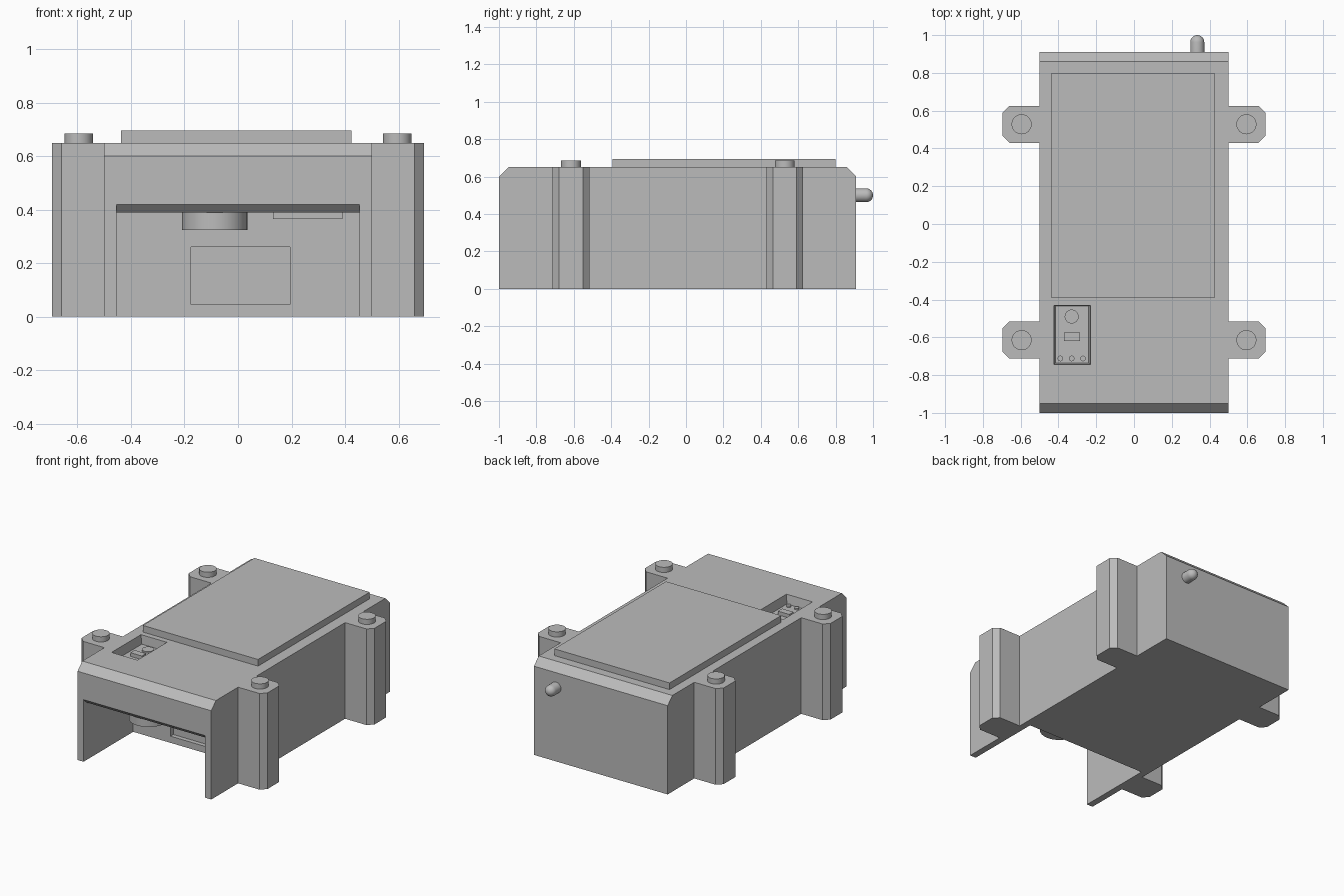
import bpy, bmesh, math
from mathutils import Matrix, Vector

cube = bpy.data.objects.get("Cube")
if cube:
    bpy.data.objects.remove(cube, do_unlink=True)

grey = bpy.data.materials.new("plain_grey")
grey.use_nodes = True
colour = (0.5, 0.5, 0.5, 1)
grey.diffuse_color = colour
grey.node_tree.nodes["Principled BSDF"].inputs["Base Color"].default_value = colour


def finish(name, bm, smooth=False):
    bmesh.ops.recalc_face_normals(bm, faces=bm.faces)
    mesh = bpy.data.meshes.new(name)
    bm.to_mesh(mesh)
    bm.free()
    obj = bpy.data.objects.new(name, mesh)
    bpy.context.collection.objects.link(obj)
    mesh.materials.append(grey)
    if smooth:
        bpy.ops.object.select_all(action="DESELECT")
        obj.select_set(True)
        bpy.context.view_layer.objects.active = obj
        bpy.ops.object.shade_smooth_by_angle(angle=math.radians(35))
    return obj


def prism(name, points, depth):
    """Extrude a closed outline of 3D points along a vector."""
    bm = bmesh.new()
    face = bm.faces.new([bm.verts.new(p) for p in points])
    new = bmesh.ops.extrude_face_region(bm, geom=[face])["geom"]
    bmesh.ops.translate(bm, vec=Vector(depth),
                        verts=[v for v in new if isinstance(v, bmesh.types.BMVert)])
    return finish(name, bm)


def box(name, x0, x1, y0, y1, z0, z1):
    return prism(name, [(x0, y0, z0), (x1, y0, z0), (x1, y1, z0), (x0, y1, z0)],
                 (0, 0, z1 - z0))


def disc(name, x, y, r, z0, z1, sides=32):
    bm = bmesh.new()
    bmesh.ops.create_cone(bm, cap_ends=True, segments=sides, radius1=r, radius2=r,
                          depth=z1 - z0, matrix=Matrix.Translation((x, y, (z0 + z1) / 2)))
    return finish(name, bm, True)


def cut(target, cutter):
    mod = target.modifiers.new("cut", "BOOLEAN")
    mod.operation, mod.solver, mod.object = "DIFFERENCE", "EXACT", cutter
    bpy.context.view_layer.objects.active = target
    bpy.ops.object.modifier_apply(modifier=mod.name)
    bpy.data.objects.remove(cutter, do_unlink=True)


# Main housing with sloped top edges
outline = [(-1, 0), (0.91, 0), (0.91, 0.6), (0.86, 0.65), (-0.95, 0.65), (-1, 0.6)]
body = prism("housing", [(-0.5, y, z) for y, z in outline], (1, 0, 0))

# Open bay at the front, without a floor
bay = [(-1.03, -0.1), (-1.03, 0.45), (-0.97, 0.39), (-0.47, 0.39), (-0.47, -0.1)]
cut(body, prism("bay_cutter", [(-0.455, y, z) for y, z in bay], (0.91, 0, 0)))

# Shallow recess in the bay's back wall
cut(body, box("wall_recess_cutter", -0.175, 0.195, -0.55, -0.44, 0.045, 0.26))

# Tapered control recess in the top
pocket = box("control_recess_cutter", -0.425, -0.23, -0.745, -0.43, 0.59, 0.65)
for v in pocket.data.vertices:
    if v.co.z < 0.6:
        v.co.x += 0.01 if v.co.x < -0.33 else -0.01
        v.co.y += 0.01 if v.co.y < -0.6 else -0.005
    else:
        v.co.z += 0.002
cut(body, pocket)

# Controls inside the recess
disc("control_knob", -0.33, -0.49, 0.037, 0.585, 0.6)
box("control_switch", -0.37, -0.285, -0.62, -0.575, 0.585, 0.615)
for i, x in enumerate((-0.39, -0.33, -0.27)):
    disc(f"control_button_{i + 1}", x, -0.712, 0.015, 0.585, 0.6, 20)

# Parts hanging from the bay ceiling
disc("ceiling_drum", -0.087, -0.83, 0.122, 0.325, 0.4, 48)
box("ceiling_block", 0.13, 0.39, -0.88, -0.62, 0.365, 0.4)

# Raised lid
box("lid_panel", -0.437, 0.425, -0.393, 0.8, 0.64, 0.695)

# Mounting lugs with bolts
half, bevel = 0.098, 0.035
for side, s in (("left", 1), ("right", -1)):
    for end, y in (("front", -0.615), ("back", 0.528)):
        lug = [(0.5, -half), (0.695 - bevel, -half), (0.695, bevel - half),
               (0.695, half - bevel), (0.695 - bevel, half), (0.5, half)]
        prism(f"{end}_{side}_lug", [(s * a, y + b, 0) for a, b in lug], (0, 0, 0.65))
        disc(f"{end}_{side}_bolt", s * 0.595, y, 0.053, 0.64, 0.685)

# Round-ended peg on the back
r = 0.037
bm = bmesh.new()
path = [(r, 0.9)] + [(r * math.cos(a), 1 - r + r * math.sin(a))
                     for a in (math.pi / 2 * i / 8 for i in range(9))]
verts = [bm.verts.new((0.335 + d, y, 0.5)) for d, y in path]
edges = [bm.edges.new(pair) for pair in zip(verts, verts[1:])]
bmesh.ops.spin(bm, geom=verts + edges, cent=(0.335, 0, 0.5), axis=(0, 1, 0),
               angle=math.tau, steps=24)
bmesh.ops.remove_doubles(bm, verts=bm.verts, dist=0.0005)
finish("back_peg", bm, True)
